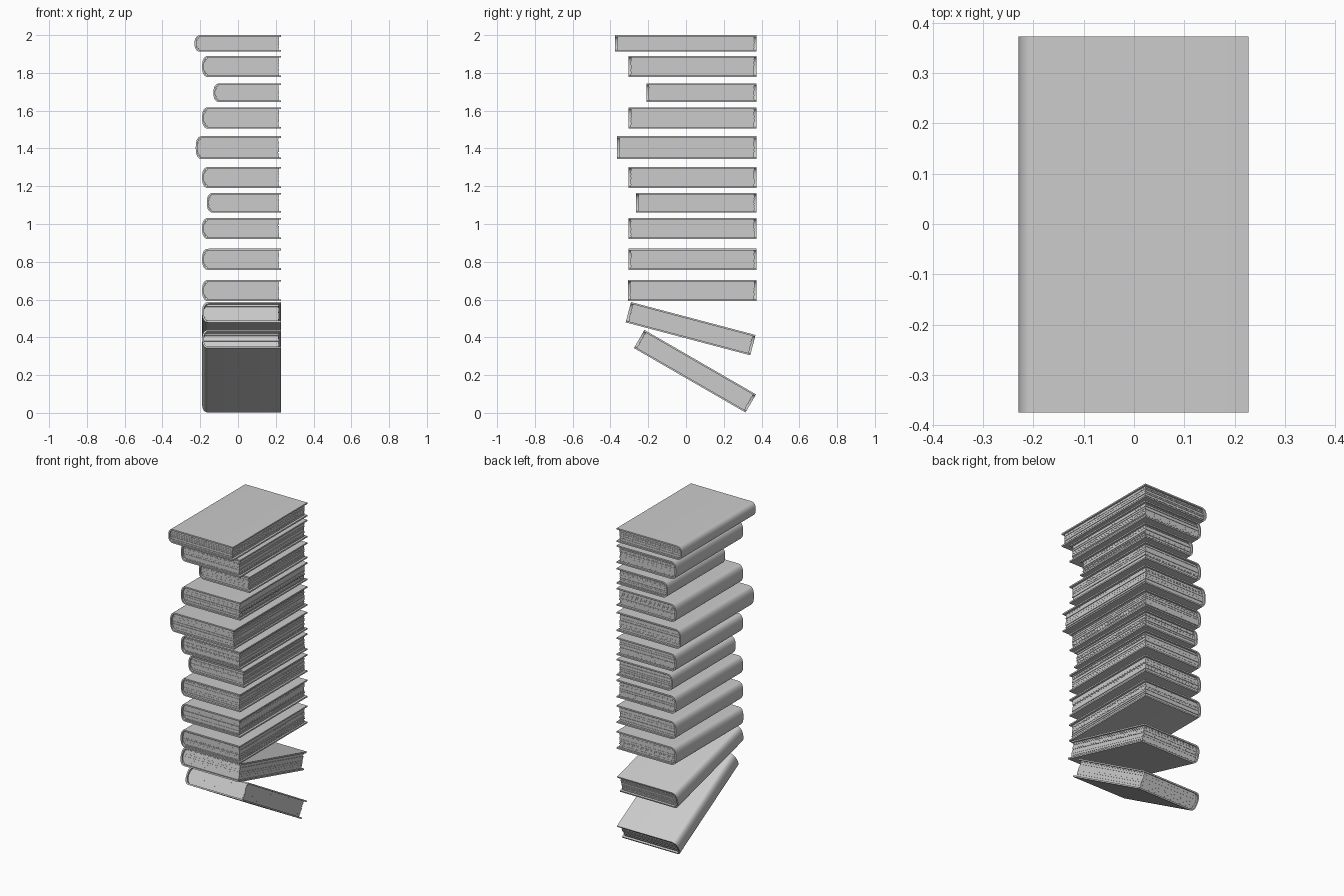
import bpy, bmesh, math, random
from mathutils import Matrix, Vector

cube = bpy.data.objects.get("Cube")
if cube:
    bpy.data.objects.remove(cube, do_unlink=True)
random.seed(4)

grey = bpy.data.materials.new("plain grey")
grey.use_nodes = True
grey.diffuse_color = (0.6, 0.6, 0.6, 1)
grey.node_tree.nodes["Principled BSDF"].inputs["Base Color"].default_value = (0.6, 0.6, 0.6, 1)

RIGHT, BACK = 0.228, 0.373
BOARD = 0.009      # cover thickness
ROUND = 0.034      # how far the spine bulges
LIP = 0.012        # how far the boards overhang the pages
SHEETS = 14


def arc(left, thick, inset, steps=12):
    """Rounded spine section from the top board to the bottom board."""
    half = thick / 2 - inset
    deep = ROUND - inset
    pts = []
    for i in range(steps + 1):
        a = math.pi * i / steps
        c, s = math.cos(a), math.sin(a)
        pts.append((left + ROUND - deep * s ** 0.8,
                    thick / 2 + half * math.copysign(abs(c) ** 0.8, c)))
    return pts


def finish(name, bm, matrix):
    bmesh.ops.recalc_face_normals(bm, faces=bm.faces)
    mesh = bpy.data.meshes.new(name)
    bm.to_mesh(mesh)
    bm.free()
    mesh.materials.append(grey)
    obj = bpy.data.objects.new(name, mesh)
    obj.matrix_world = matrix
    bpy.context.collection.objects.link(obj)
    return obj


def make_book(label, left, length, thick, matrix):
    # cover: one bent sheet, two boards joined by the rounded spine
    bm = bmesh.new()
    outer = [(RIGHT, thick)] + arc(left, thick, 0) + [(RIGHT, 0)]
    inner = [(RIGHT, thick - BOARD)] + arc(left, thick, BOARD) + [(RIGHT, BOARD)]
    rings = [[bm.verts.new((x, y, z)) for x, z in line]
             for y in (-length, 0) for line in (outer, inner)]
    fo, fi, bo, bi = rings
    for p, q in ((fo, fi), (fi, bi), (bi, bo), (bo, fo)):
        for i in range(len(p) - 1):
            bm.faces.new((p[i], p[i + 1], q[i + 1], q[i]))
    for end in (0, -1):
        bm.faces.new([r[end] for r in (fo, fi, bi, bo)])
    cover = finish(label + "_cover", bm, matrix)
    bpy.ops.object.select_all(action="DESELECT")
    cover.select_set(True)
    bpy.context.view_layer.objects.active = cover
    bpy.ops.object.shade_smooth_by_angle(angle=math.radians(35))

    # pages: thin slabs with slightly uneven edges
    bm = bmesh.new()
    step = (thick - 2 * BOARD) / SHEETS
    for i in range(SHEETS):
        z = BOARD + step * (i + 0.5)
        bulge = math.sqrt(max(0, 1 - ((z - thick / 2) / (thick / 2 - BOARD)) ** 2))
        lo_x = left + ROUND - (ROUND - BOARD) * bulge
        hi_x = RIGHT - LIP + random.uniform(-0.003, 0.002)
        lo_y = -length + LIP + random.uniform(-0.002, 0.002)
        hi_y = -LIP + random.uniform(-0.002, 0.002)
        size = Vector((hi_x - lo_x, hi_y - lo_y, step))
        place = Matrix.Translation(((lo_x + hi_x) / 2, (lo_y + hi_y) / 2, z))
        bmesh.ops.create_cube(bm, size=1, matrix=place @ Matrix.Diagonal(size).to_4x4())
    finish(label + "_pages", bm, matrix)


# flat books, top to bottom: spine x, front y, bottom z, top z
flat = [
    (-0.23, -0.375, 1.912, 2.0),
    (-0.19, -0.305, 1.778, 1.89),
    (-0.13, -0.21, 1.645, 1.745),
    (-0.19, -0.305, 1.505, 1.618),
    (-0.224, -0.365, 1.343, 1.465),
    (-0.19, -0.305, 1.19, 1.302),
    (-0.165, -0.265, 1.06, 1.165),
    (-0.19, -0.305, 0.92, 1.032),
    (-0.19, -0.305, 0.757, 0.869),
    (-0.19, -0.308, 0.592, 0.704),
]
for n, (left, front, low, high) in enumerate(flat, 1):
    make_book(f"flat_book_{n}", left, BACK - front, high - low,
              Matrix.Translation((0, BACK, low)))

# tilted books at the bottom: name, lower back corner y and z, slope
for label, y, z, slope in (("tilted_book_upper", 0.34, 0.305, 14.8),
                           ("tilted_book_lower", 0.315, 0.002, 30)):
    make_book(label, -0.19, 0.682, 0.111, Matrix.Translation((0, y, z))
              @ Matrix.Rotation(-math.radians(slope), 4, "X"))
